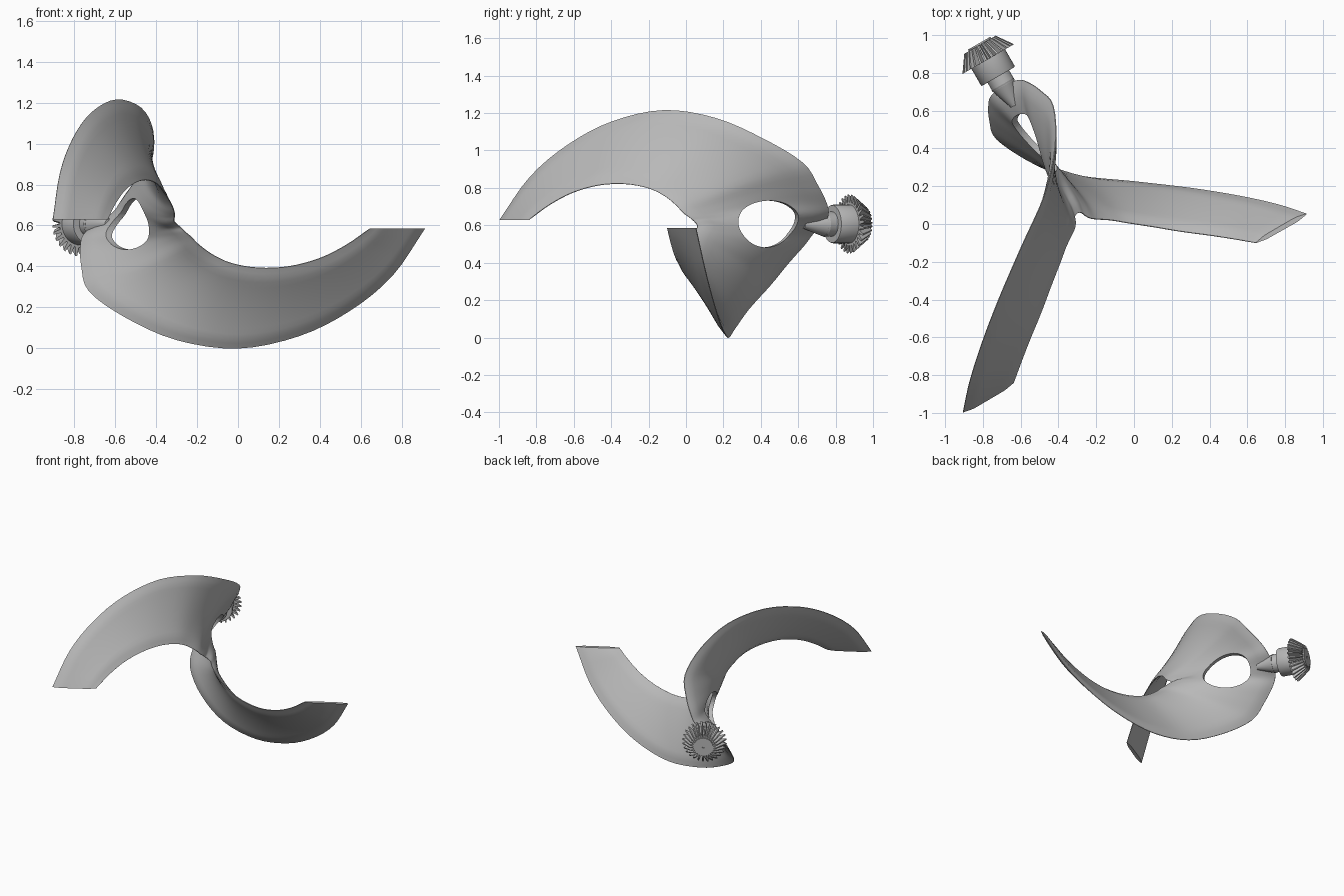
import bpy, bmesh, math
from mathutils import Matrix, Vector

if "Cube" in bpy.data.objects:
    bpy.data.objects.remove(bpy.data.objects["Cube"])

grey = bpy.data.materials.new("plain grey")
grey.use_nodes = True
colour = (0.48, 0.48, 0.48, 1)
grey.diffuse_color = colour
grey.node_tree.nodes["Principled BSDF"].inputs["Base Color"].default_value = colour

# Shaft frame: local z is the shaft axis, local x is up; the blade has half-turn symmetry
S = math.sqrt(3) / 2
FRAME = Matrix(((0, S, -0.5, 0.005), (0, 0.5, S, -0.472), (1, 0, 0, 0.607), (0, 0, 0, 1)))


def smooth(ob, angle):
    bpy.ops.object.select_all(action="DESELECT")
    ob.select_set(True)
    bpy.context.view_layer.objects.active = ob
    bpy.ops.object.shade_smooth_by_angle(angle=math.radians(angle))


def add_object(name, bm, angle=35):
    bmesh.ops.recalc_face_normals(bm, faces=bm.faces)
    mesh = bpy.data.meshes.new(name)
    bm.to_mesh(mesh)
    bm.free()
    mesh.materials.append(grey)
    ob = bpy.data.objects.new(name, mesh)
    ob.matrix_world = FRAME
    bpy.context.collection.objects.link(ob)
    smooth(ob, angle)
    return ob


def half_turn(p):
    return Vector((-p.x, -p.y, p.z))


def full_edge(points):
    """Edge of one arm, mirrored through the axis and smoothed."""
    inv = FRAME.inverted()
    arm = [inv @ Vector(p) for p in points]
    arm[-1].x = arm[-1].y = 0
    ctrl = arm + [half_turn(p) for p in reversed(arm[:-1])]
    ctrl = [2 * ctrl[0] - ctrl[1]] + ctrl + [2 * ctrl[-1] - ctrl[-2]]
    out = []
    for a, b, c, d in zip(ctrl, ctrl[1:], ctrl[2:], ctrl[3:]):
        for k in range(4):
            t = k / 4
            out.append(0.5 * (2 * b + (c - a) * t + (2 * a - 5 * b + 4 * c - d) * t * t
                              + (3 * b - a - 3 * c + d) * t ** 3))
    return out + [ctrl[-2]]


# Twisted blade: sections run from the inner edge to the outer edge
outer = full_edge([(.914, .054, .585), (.755, .105, .355), (.55, .15, .185), (.3, .19, .06),
                   (0, .225, -.001), (-.3, .257, .04), (-.55, .335, .15), (-.728, .45, .278),
                   (-.765, .55, .40), (-.77, .63, .49), (-.755, .68, .555), (-.69, .732, .607)])
inner = full_edge([(.645, -.1, .585), (.53, -.08, .505), (.4, -.06, .44), (.25, -.04, .4),
                   (.1, -.015, .393), (-.03, .005, .415), (-.12, .02, .455), (-.19, .025, .505),
                   (-.23, .03, .545), (-.26, .045, .57), (-.28, .06, .59), (-.3, .056, .607)])
ACROSS = 18
steps = [(1 - math.cos(math.pi * j / ACROSS)) / 2 for j in range(ACROSS + 1)]
last = len(inner) - 1


def normal(rows, i, j):
    along = rows[min(i + 1, last)][j] - rows[max(i - 1, 0)][j]
    return along.cross(rows[i][-1] - rows[i][0]).normalized()


# Straight sections, then bulged in opposite senses on the two arms
ruled = [[a.lerp(b, f) for f in steps] for a, b in zip(inner, outer)]
grid = []
for i, row in enumerate(ruled):
    s = 2 * i / last - 1
    bulge = 0.35 * s * math.exp(-(s / 0.4) ** 2)
    grid.append([p + normal(ruled, i, j) * bulge * 4 * f * (1 - f)
                 for j, (p, f) in enumerate(zip(row, steps))])

bm = bmesh.new()
rings = []
for i, row in enumerate(grid):
    width = (row[-1] - row[0]).length
    front, back = [], []
    for j, p in enumerate(row):
        rim = min(steps[j], 1 - steps[j]) * width
        n = normal(grid, i, j) * (0.002 + 0.013 * min(1, rim / 0.06))
        if i in (0, last):
            n.x = 0  # level end cuts
        front.append(bm.verts.new(p + n))
        back.append(bm.verts.new(p - n))
    rings.append(front + back[::-1])
for r, s in zip(rings, rings[1:]):
    for k in range(len(r)):
        m = (k + 1) % len(r)
        bm.faces.new((r[k], r[m], s[m], s[k]))
for r in (rings[0], rings[-1]):
    for k in range(ACROSS):
        bm.faces.new((r[k], r[k + 1], r[-k - 2], r[-k - 1]))
blade = add_object("twisted_blade", bm)

# Oval window through the middle of the blade
bm = bmesh.new()
bmesh.ops.create_cone(bm, cap_ends=True, segments=48, radius1=1, radius2=1, depth=1)
bm.transform(Matrix.Translation((0, 0, 1.04)) @ Matrix.Diagonal((0.125, 0.6, 0.18, 1))
             @ Matrix.Rotation(math.pi / 2, 4, "X"))
cutter = add_object("window_cutter", bm)
cutter.hide_render = True
cut = blade.modifiers.new("window", "BOOLEAN")
cut.operation = "DIFFERENCE"
cut.solver = "EXACT"
cut.object = cutter
bpy.context.view_layer.objects.active = blade
bpy.ops.object.modifier_apply(modifier="window")
bpy.data.objects.remove(cutter)
smooth(blade, 35)


def lathe(name, profile, sides=40):
    """Turn (radius, height) pairs around the shaft axis."""
    bm = bmesh.new()
    verts = [bm.verts.new((r, 0, z)) for r, z in profile]
    edges = [bm.edges.new(e) for e in zip(verts, verts[1:])]
    bmesh.ops.spin(bm, geom=verts + edges, axis=(0, 0, 1), cent=(0, 0, 0),
                   angle=math.tau, steps=sides)
    bmesh.ops.remove_doubles(bm, verts=bm.verts, dist=1e-4)
    return add_object(name, bm)


# Shaft parts
lathe("cone_tip", [(0, 1.27), (.024, 1.27), (.069, 1.4), (0, 1.4)])
lathe("neck", [(0, 1.39), (.066, 1.39), (.066, 1.45), (0, 1.45)])
lathe("collar", [(0, 1.447), (.1, 1.447), (.103, 1.452), (.103, 1.56), (0, 1.56)])
lathe("end_disc", [(0, 1.63), (.068, 1.63), (.068, 1.65), (.009, 1.65),
                   (.009, 1.643), (0, 1.643)])

# Bevel gear with tapered teeth
TEETH = 28
bm = bmesh.new()
loops = []
for root, tip, z in ((.115, .158, 1.553), (.073, .096, 1.641)):
    loop = []
    for t in range(TEETH):
        for offset, r in ((0, root), (.3, root), (.5, tip), (.8, tip)):
            a = math.tau * (t + offset) / TEETH
            loop.append(bm.verts.new((r * math.cos(a), r * math.sin(a), z)))
    centre = bm.verts.new((0, 0, z))
    for k in range(len(loop)):
        bm.faces.new((loop[k - 1], loop[k], centre))
    loops.append(loop)
low, high = loops
for k in range(len(low)):
    bm.faces.new((low[k - 1], low[k], high[k], high[k - 1]))
add_object("bevel_gear", bm, 10)
